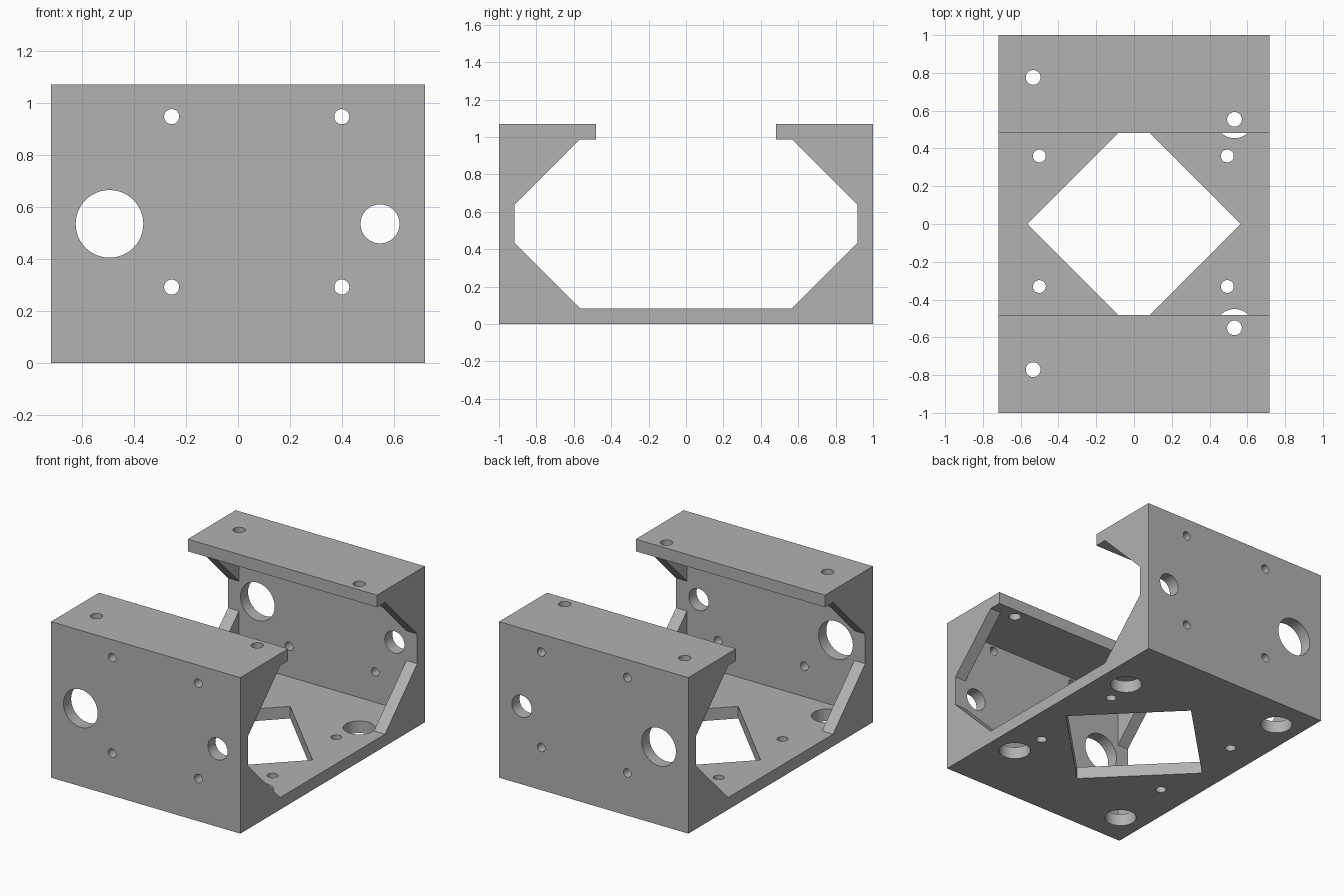
import bpy, bmesh, math
from mathutils import Matrix, Vector

if "Cube" in bpy.data.objects:
    bpy.data.objects.remove(bpy.data.objects["Cube"])

W, D, H, T = 0.718, 1.0, 1.07, 0.083   # half width, half depth, height, sheet thickness
LIP, LEG = 0.481, 0.35                 # inner edge of the top flanges, gusset leg

grey = bpy.data.materials.new("grey")
grey.diffuse_color = (0.445, 0.445, 0.445, 1)
grey.use_nodes = True
grey.node_tree.nodes["Principled BSDF"].inputs["Base Color"].default_value = grey.diffuse_color


def finish(bm, name):
    bmesh.ops.recalc_face_normals(bm, faces=bm.faces)
    mesh = bpy.data.meshes.new(name)
    bm.to_mesh(mesh)
    bm.free()
    mesh.materials.append(grey)
    ob = bpy.data.objects.new(name, mesh)
    bpy.context.collection.objects.link(ob)
    return ob


def prism(bm, points, x0, x1):
    """Extrude a (y, z) profile along x."""
    face = bm.faces.new([bm.verts.new((x0, y, z)) for y, z in points])
    new = bmesh.ops.extrude_face_region(bm, geom=[face])["geom"]
    bmesh.ops.translate(bm, vec=(x1 - x0, 0, 0),
                        verts=[v for v in new if isinstance(v, bmesh.types.BMVert)])


def cylinder(bm, centre, radius, depth, axis):
    turn = Matrix.Rotation(math.pi / 2, 4, 'X') if axis == 'Y' else Matrix()
    bmesh.ops.create_cone(bm, cap_ends=True, segments=48, radius1=radius, radius2=radius,
                          depth=depth, matrix=Matrix.Translation(Vector(centre)) @ turn)


def boolean(target, other, operation):
    mod = target.modifiers.new(operation.lower(), 'BOOLEAN')
    mod.operation, mod.object, mod.solver = operation, other, 'EXACT'
    bpy.context.view_layer.objects.active = target
    bpy.ops.object.modifier_apply(modifier=mod.name)
    bpy.data.objects.remove(other)


# Bent channel: floor, two walls, two top flanges
bm = bmesh.new()
half = [(D, 0), (D, H), (LIP, H), (LIP, H - T), (D - T, H - T), (D - T, T)]
prism(bm, half + [(-y, z) for y, z in reversed(half)], -W, W)
bracket = finish(bm, "bracket")

# Triangular gussets in every inner corner at both ends
bm = bmesh.new()
e = T / 2                               # depth buried in the sheet
for sx in (-1, 1):
    for sy in (-1, 1):
        for z, s in ((T, 1), (H - T, -1)):
            y = D - T
            tri = [(y + e, z - s * e), (y + e, z + s * LEG), (y, z + s * LEG),
                   (y - LEG, z), (y - LEG, z - s * e)]
            prism(bm, [(sy * a, b) for a, b in tri], sx * (W - T), sx * W)
boolean(bracket, finish(bm, "gussets"), 'UNION')

# Holes
bm = bmesh.new()
# through both walls
for x, z, r in ((-0.494, H / 2, 0.13), (0.546, H / 2, 0.075), (-0.255, 0.947, 0.029),
                (0.399, 0.947, 0.029), (-0.255, 0.292, 0.029), (0.399, 0.292, 0.029)):
    cylinder(bm, (x, 0, z), r, 2.4, 'Y')
# mounting screws: small in the flanges, wide access holes in the floor
for x, y in ((-0.534, 0.776), (0.532, 0.554), (0.532, -0.55), (-0.534, -0.771)):
    cylinder(bm, (x, y, H), 0.039, 0.24, 'Z')
    cylinder(bm, (x, y, 0), 0.1, 0.3, 'Z')
# small floor screws
for x in (-0.501, 0.494):
    for y in (0.36, -0.331):
        cylinder(bm, (x, y, 0), 0.034, 0.3, 'Z')
# diamond opening in the floor
bmesh.ops.create_cone(bm, cap_ends=True, segments=4, radius1=0.566, radius2=0.566, depth=0.3)
window = bm.verts[:][-4 * 2:]
ang = math.atan2(window[0].co.y, window[0].co.x) % (math.pi / 2)
bmesh.ops.rotate(bm, verts=window, cent=(0, 0, 0), matrix=Matrix.Rotation(-ang, 3, 'Z'))
boolean(bracket, finish(bm, "hole_cutters"), 'DIFFERENCE')

# Smooth hole walls, sharp sheet edges
bracket.select_set(True)
bpy.context.view_layer.objects.active = bracket
bpy.ops.object.shade_smooth_by_angle(angle=math.radians(30))
